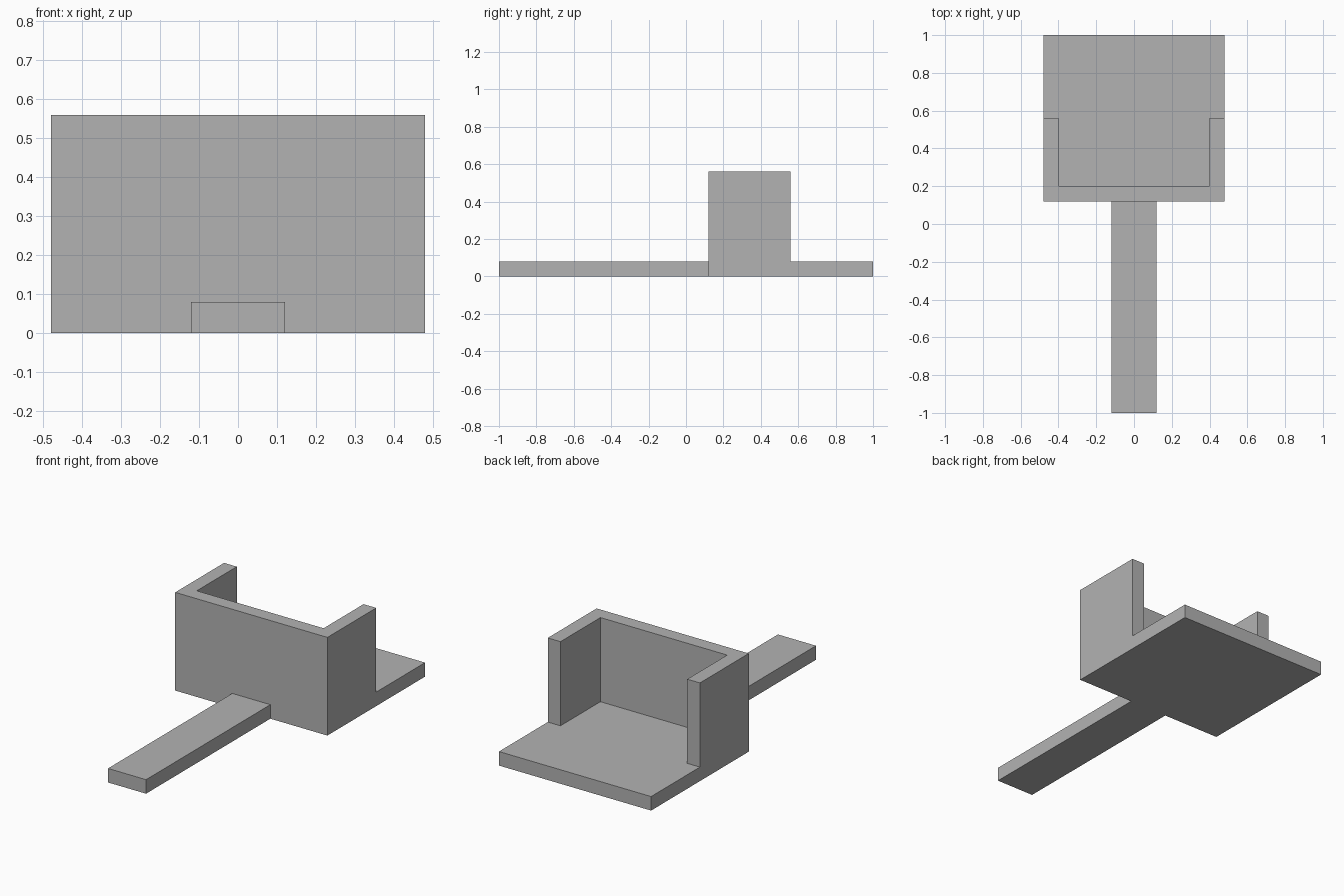
import bpy
import bmesh

cube = bpy.data.objects.get("Cube")
if cube:
    bpy.data.objects.remove(cube, do_unlink=True)

# Single plain grey material
grey = bpy.data.materials.new("plain_grey")
grey.use_nodes = True
colour = (0.45, 0.45, 0.45, 1)
grey.diffuse_color = colour
grey.node_tree.nodes["Principled BSDF"].inputs["Base Color"].default_value = colour


def extrude_outline(name, outline, bottom, top):
    """Extrude a counter-clockwise plan outline between two heights."""
    bm = bmesh.new()
    base = bm.faces.new([bm.verts.new((x, y, bottom)) for x, y in outline])
    result = bmesh.ops.extrude_face_region(bm, geom=[base], use_keep_orig=True)
    for item in result["geom"]:
        if isinstance(item, bmesh.types.BMVert):
            item.co.z = top
    bmesh.ops.recalc_face_normals(bm, faces=bm.faces[:])
    mesh = bpy.data.meshes.new(name)
    bm.to_mesh(mesh)
    bm.free()
    mesh.materials.append(grey)
    obj = bpy.data.objects.new(name, mesh)
    bpy.context.collection.objects.link(obj)
    return obj


def mirrored(half):
    """Complete a right-hand half outline across x = 0."""
    return half + [(-x, y) for x, y in reversed(half)]


THICK = 0.08
HALF_WIDTH, INNER = 0.48, 0.40
FRONT, WALL_END, BACK = 0.12, 0.56, 1.0

# Flat floor plate
extrude_outline("floor_plate", mirrored([(HALF_WIDTH, FRONT), (HALF_WIDTH, BACK)]), 0, THICK)

# U-shaped wall standing on the floor, open to the back
extrude_outline("u_shaped_wall", mirrored([
    (HALF_WIDTH, FRONT), (HALF_WIDTH, WALL_END),
    (INNER, WALL_END), (INNER, FRONT + THICK)]), THICK, 0.56)

# Long flat handle reaching forward
extrude_outline("handle", mirrored([(0.12, -1.0), (0.12, FRONT)]), 0, THICK)
